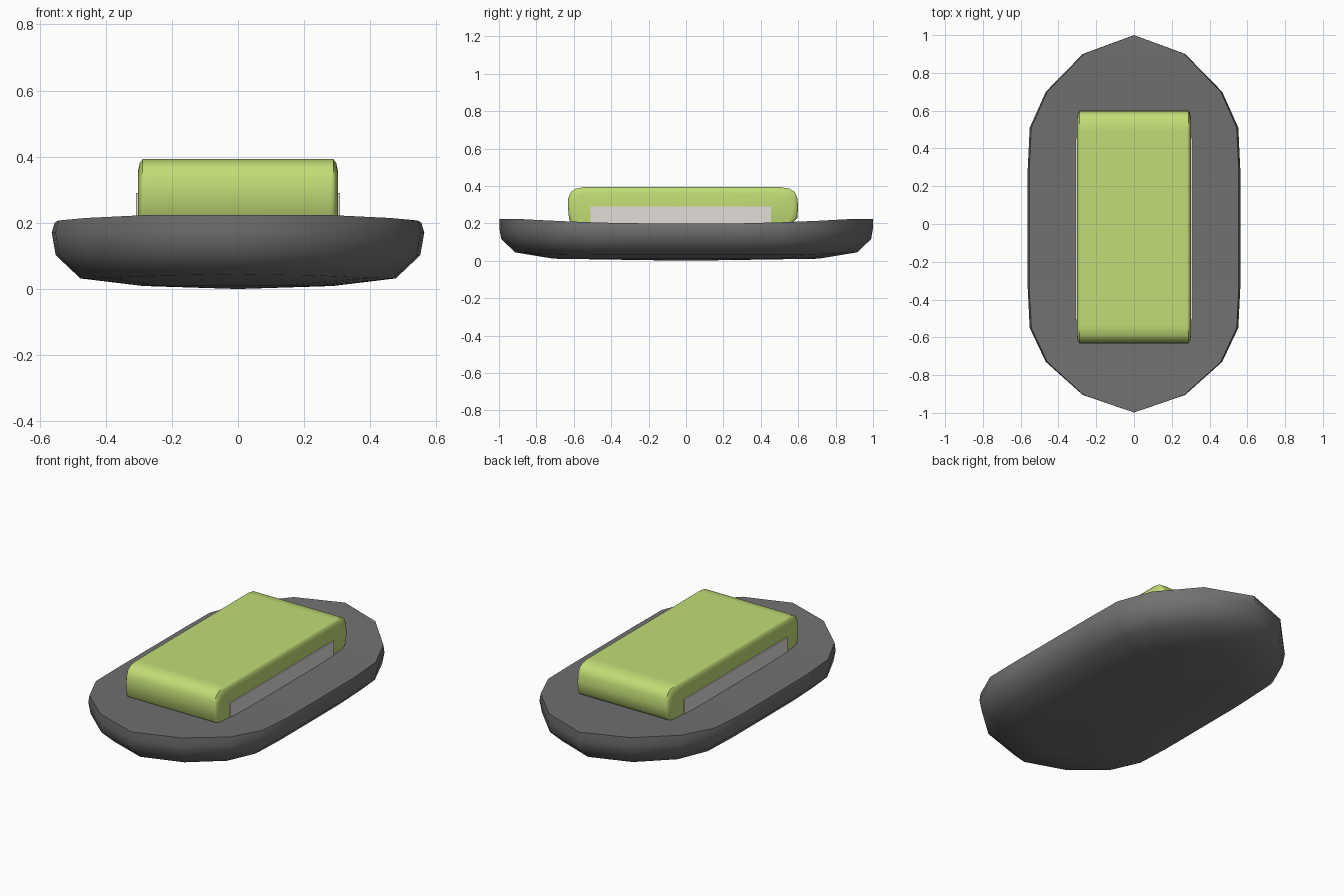
import bpy, bmesh, math

if "Cube" in bpy.data.objects:
    bpy.data.objects.remove(bpy.data.objects["Cube"])


def material(name, rgb):
    m = bpy.data.materials.new(name)
    m.diffuse_color = (*rgb, 1)
    m.use_nodes = True
    m.node_tree.nodes["Principled BSDF"].inputs["Base Color"].default_value = m.diffuse_color
    return m


def finish(bm, name, mat, angle):
    bmesh.ops.recalc_face_normals(bm, faces=bm.faces)
    me = bpy.data.meshes.new(name)
    bm.to_mesh(me)
    bm.free()
    ob = bpy.data.objects.new(name, me)
    bpy.context.collection.objects.link(ob)
    me.materials.append(mat)
    bpy.ops.object.select_all(action='DESELECT')
    bpy.context.view_layer.objects.active = ob
    ob.select_set(True)
    bpy.ops.object.shade_smooth_by_angle(angle=math.radians(angle))
    return ob


charcoal = material("charcoal", (0.165, 0.165, 0.165))
lime = material("lime green", (0.54, 0.72, 0.18))
pale = material("pale grey", (0.76, 0.74, 0.70))

# Base: an angular oval, stacked in rings from rim to underside
half = [(0, 1), (.27, .9), (.465, .7), (.55, .51), (.561, .28),
        (.561, -.33), (.55, -.55), (.465, -.73), (.27, -.905), (0, -.998)]
outline = half + [(-x, y) for x, y in half[-2:0:-1]]
n = len(outline)


def dish(y):
    return .197 + .027 * min(1, abs(y) / .9) ** 2


# Each ring: x scale, y scale, height at the sides, extra height at the tips
rings = [(.988, 1, None, 0), (1.004, 1, .17, .005),
         (.982, .99, .102, .014), (.85, .915, .032, .013),
         (.51, .71, .009, .002)]
bm = bmesh.new()
levels = []
for sx, sy, z, tip in rings:
    levels.append([bm.verts.new((
        x * sx, y * sy,
        dish(y) if z is None else z + tip * max(0, abs(y) - .7) / .3))
        for x, y in outline])
for a, b in zip(levels, levels[1:]):
    for i in range(n):
        j = (i + 1) % n
        bm.faces.new((a[i], a[j], b[j], b[i]))
# Dished top in strips that run from side to side
top = levels[0]
for i in range(n // 2):
    strip = [top[i], top[i + 1], top[(n - i - 1) % n], top[(n - i) % n]]
    bm.faces.new(list(dict.fromkeys(strip)))
# Slightly domed underside
centre = bm.verts.new((0, 0, 0))
for i in range(n):
    bm.faces.new((levels[-1][i], levels[-1][(i + 1) % n], centre))
finish(bm, "base", charcoal, 40)

# Block: rounded side profile, extruded across with softened side edges
profile = [(-.60, .19), (-.625, .22), (-.632, .29), (-.63, .335),
           (-.615, .368), (-.59, .385), (-.55, .393), (-.53, .393),
           (.49, .393), (.51, .393), (.555, .385), (.582, .368),
           (.595, .335), (.6, .29), (.595, .23), (.57, .205), (.55, .19)]
bm = bmesh.new()
sections = []
for x, inset in ((-.302, .035), (-.297, .012), (-.288, 0), (-.28, 0),
                 (.28, 0), (.288, 0), (.297, .012), (.302, .035)):
    k = 1 - inset / .615
    sections.append([bm.verts.new((x, -.016 + (y + .016) * k,
                                   z - inset * max(0, (z - .19) / .205)))
                     for y, z in profile])
for a, b in zip(sections, sections[1:]):
    for i in range(len(profile)):
        j = (i + 1) % len(profile)
        bm.faces.new((a[i], a[j], b[j], b[i]))
bm.faces.new(sections[0])
bm.faces.new(sections[-1])
finish(bm, "block", lime, 55)

# Side plates: thin panels low on both sides of the block
for side, name in ((-1, "left_plate"), (1, "right_plate")):
    bm = bmesh.new()
    bmesh.ops.create_cube(bm, size=1)
    for v in bm.verts:
        v.co = (side * .304 + v.co.x * .009, -.027 + v.co.y * .965,
                .243 + v.co.z * .094)
    finish(bm, name, pale, 30)
